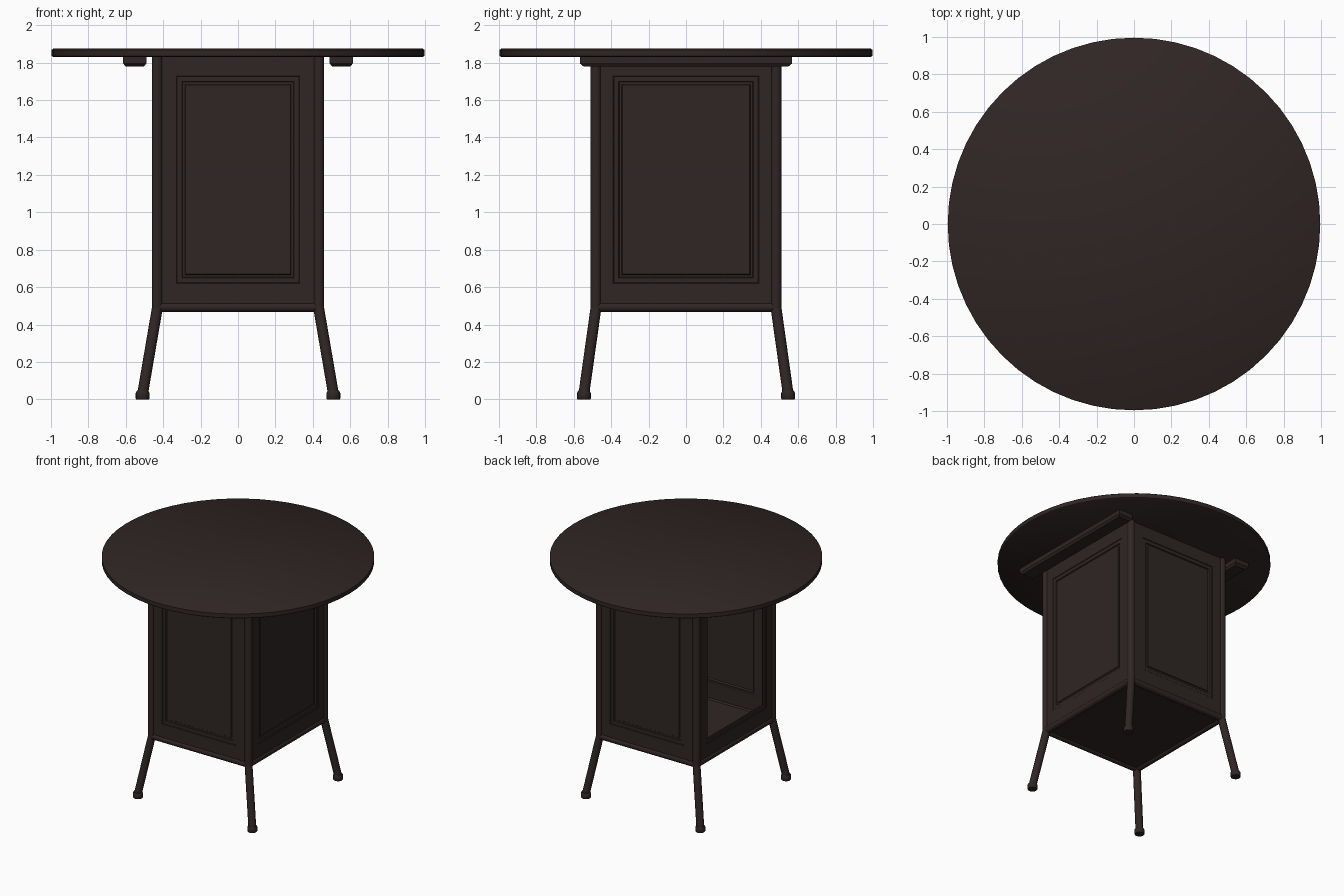
import bpy, bmesh, math
from mathutils import Vector

if "Cube" in bpy.data.objects:
    bpy.data.objects.remove(bpy.data.objects["Cube"])

wood = bpy.data.materials.new("dark brown wood")
wood.diffuse_color = (0.029, 0.019, 0.018, 1)
wood.use_nodes = True
wood.node_tree.nodes["Principled BSDF"].inputs["Base Color"].default_value = wood.diffuse_color

PX, PY, R = 0.432, 0.482, 0.029      # corner post centres and radius
Z0, Z1 = 0.495, 1.832                # cabinet bottom and top


def finish(ob, name):
    ob.name = name
    ob.data.materials.clear()
    ob.data.materials.append(wood)
    return ob


def smooth(ob):
    bpy.ops.object.select_all(action='DESELECT')
    ob.select_set(True)
    bpy.context.view_layer.objects.active = ob
    bpy.ops.object.shade_smooth_by_angle(angle=math.radians(40))


def mesh_object(bm, name):
    me = bpy.data.meshes.new(name)
    bm.to_mesh(me)
    bm.free()
    ob = bpy.data.objects.new(name, me)
    bpy.context.collection.objects.link(ob)
    return finish(ob, name)


def rod(name, a, b, r, sides=16):
    a, b = Vector(a), Vector(b)
    bpy.ops.mesh.primitive_cylinder_add(vertices=sides, radius=r, depth=(b - a).length,
                                        location=(a + b) / 2)
    ob = finish(bpy.context.object, name)
    ob.rotation_euler = (b - a).to_track_quat('Z', 'Y').to_euler()
    smooth(ob)
    return ob


def lathe(name, profile, loc, sides):
    """Closed solid turned from (radius, height) points."""
    bm = bmesh.new()
    rings = [[bm.verts.new((r * math.cos(t), r * math.sin(t), z))
              for t in (2 * math.pi * i / sides for i in range(sides))] for r, z in profile]
    for lo, hi in zip(rings, rings[1:]):
        for i in range(sides):
            j = (i + 1) % sides
            bm.faces.new((lo[i], lo[j], hi[j], hi[i]))
    bm.faces.new(rings[0][::-1])
    bm.faces.new(rings[-1])
    ob = mesh_object(bm, name)
    ob.location = loc
    smooth(ob)
    return ob


def wall(name, half, panel, loc, angle, is_open=False):
    """Framed wall with a sunk panel, or an open hole in its place."""
    # half width, bottom, top, depth outwards
    rings = [(half, Z0, Z1, 0), (panel + 0.03, 0.62, 1.73, 0),
             (panel + 0.026, 0.624, 1.726, -0.004), (panel, 0.65, 1.70, -0.004),
             (panel - 0.004, 0.654, 1.696, -0.012)]
    if not is_open:
        rings.append((panel - 0.016, 0.666, 1.684, -0.012))
        rings.append((panel - 0.02, 0.67, 1.68, -0.006))
    bm = bmesh.new()
    loops = [[bm.verts.new((u, -d, z)) for u, z in ((-w, lo), (w, lo), (w, hi), (-w, hi))]
             for w, lo, hi, d in rings]
    for a, b in zip(loops, loops[1:]):
        for i in range(4):
            j = (i + 1) % 4
            bm.faces.new((a[i], a[j], b[j], b[i]))
    if not is_open:
        bm.faces.new(loops[-1])
    ob = mesh_object(bm, name)
    ob.location = loc
    ob.rotation_euler.z = angle
    mod = ob.modifiers.new("thickness", 'SOLIDIFY')
    mod.thickness = 0.022
    mod.offset = -1


# round table top
lathe("table_top", [(0.988, 1.83), (0.996, 1.836), (0.996, 1.869), (0.988, 1.875)], (0, 0, 0), 56)

# four walls, the left one open
D = 0.014
wall("front_wall", PX, 0.30, (0, -PY - D, 0), 0)
wall("back_wall", PX, 0.30, (0, PY + D, 0), math.pi)
wall("right_wall", PY, 0.36, (PX + D, 0, 0), math.pi / 2)
wall("left_wall", PY, 0.36, (-PX - D, 0, 0), -math.pi / 2, is_open=True)

# cabinet floor
bpy.ops.mesh.primitive_cube_add(size=1, location=(0, 0, 0.495))
bpy.context.object.scale = (2 * PX, 2 * PY, 0.024)
finish(bpy.context.object, "cabinet_floor")

# corner posts, splayed legs and feet
for sx, side in ((-1, "left"), (1, "right")):
    for sy, end in ((-1, "front"), (1, "back")):
        tag = f"{end}_{side}"
        knee = (sx * PX, sy * PY, 0.485)
        rod(tag + "_post", knee, (sx * PX, sy * PY, Z1), R)
        rod(tag + "_leg", (sx * 0.510, sy * 0.546, 0.03), knee, R)
        bpy.ops.mesh.primitive_uv_sphere_add(segments=16, ring_count=8, radius=R, location=knee)
        smooth(finish(bpy.context.object, tag + "_knee"))
        lathe(tag + "_foot", [(0.034, 0), (0.037, 0.004), (0.037, 0.034), (0.031, 0.046)],
              (sx * 0.510, sy * 0.546, 0), 16)

# tube rails around the cabinet bottom
for s, a, b in ((-1, "front", "left"), (1, "back", "right")):
    rod(a + "_rail", (-PX, s * PY, 0.493), (PX, s * PY, 0.493), 0.025)
    rod(b + "_rail", (s * PX, -PY, 0.493), (s * PX, PY, 0.493), 0.025)

# chamfered battens under the top, one along each side
for s, side in ((-1, "left"), (1, "right")):
    bm = bmesh.new()
    loops = [[bm.verts.new((x * w, y * l, z)) for x, y in ((-1, -1), (1, -1), (1, 1), (-1, 1))]
             for w, l, z in ((0.050, 0.548, 1.78), (0.062, 0.568, 1.796), (0.062, 0.568, 1.832))]
    for a, b in zip(loops, loops[1:]):
        for i in range(4):
            j = (i + 1) % 4
            bm.faces.new((a[i], a[j], b[j], b[i]))
    bm.faces.new(loops[0][::-1])
    bm.faces.new(loops[-1])
    ob = mesh_object(bm, side + "_batten")
    ob.location.x = s * 0.552
